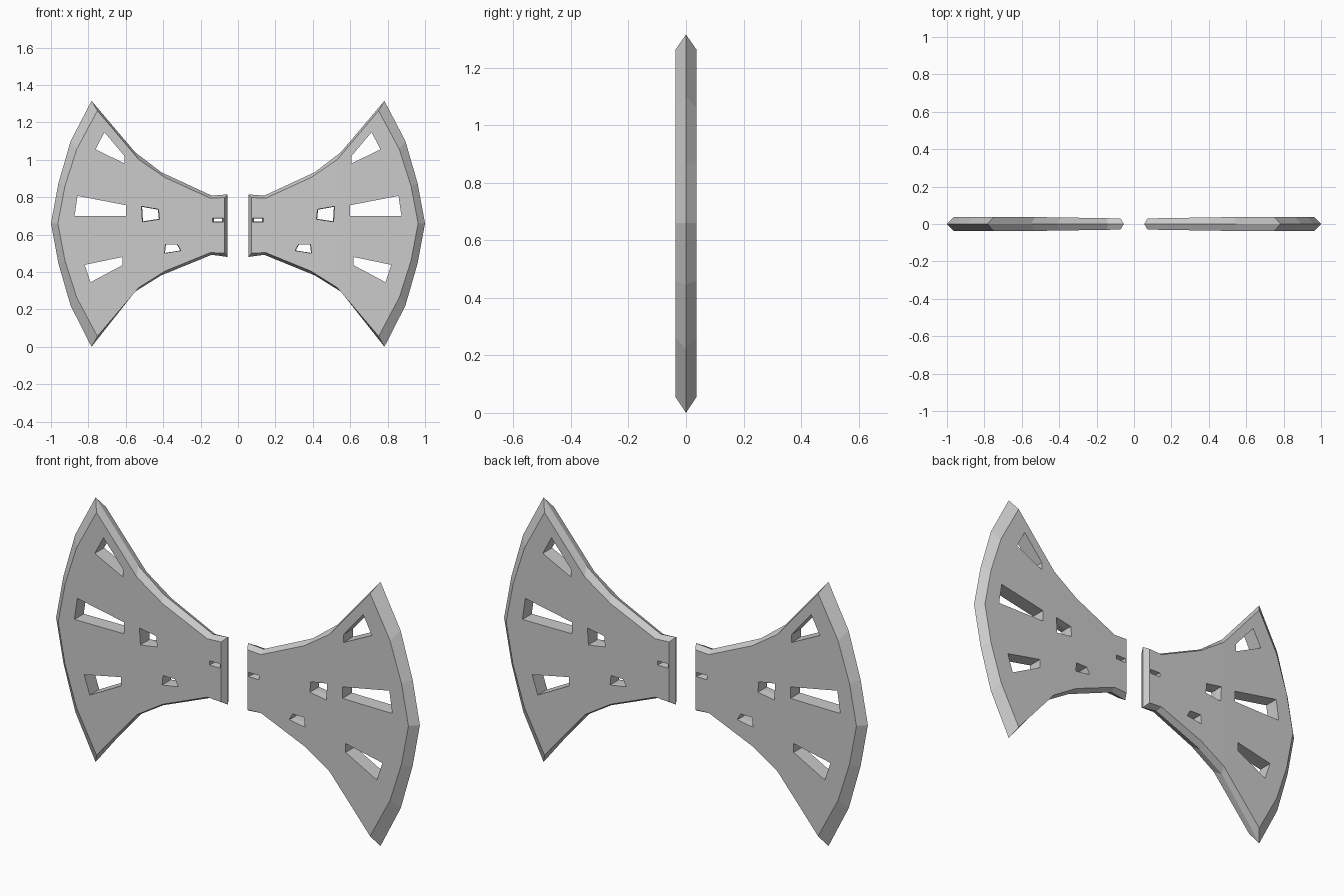
import bpy, bmesh

cube = bpy.data.objects.get("Cube")
if cube:
    bpy.data.objects.remove(cube, do_unlink=True)

steel = bpy.data.materials.new("light grey steel")
steel.use_nodes = True
steel.diffuse_color = (0.6, 0.6, 0.6, 1)
steel.node_tree.nodes["Principled BSDF"].inputs["Base Color"].default_value = (0.6, 0.6, 0.6, 1)

# Outer ridge line (x, z): upper edge, cutting edge, lower edge
RIDGE_TOP = [(.055, .815), (.14, .808), (.41, .933), (.55, 1.04), (.783, 1.315)]
RIDGE_ARC = [(.895, 1.1), (.96, .875), (1, .66), (.96, .445), (.895, .22)]
RIDGE_LOW = [(.055, .48), (.14, .492), (.41, .382), (.55, .295), (.783, 0)]
# Flat cheek outline inside the bevel
FACE_TOP = [(.072, .798), (.147, .794), (.39, .905), (.53, 1.0), (.752, 1.262)]
FACE_ARC = [(.862, 1.057), (.925, .86), (.963, .66), (.925, .46), (.862, .263)]
FACE_LOW = [(.072, .5), (.147, .504), (.39, .405), (.53, .317), (.752, .056)]
HALF = [.03, .031, .035, .037, .037]      # half thickness along the blade

# Window outlines and how far each narrows at mid thickness
WINDOWS = [
    ([(.714, 1.147), (.762, 1.056), (.607, .98), (.607, 1.02)], 1),
    ([(.858, .807), (.874, .698), (.6, .7), (.6, .757)], 1),
    ([(.618, .48), (.82, .438), (.789, .345), (.618, .436)], 1),
    ([(.425, .735), (.516, .751), (.511, .668), (.42, .682)], .93),
    ([(.324, .548), (.388, .548), (.393, .5), (.305, .514)], .93),
    ([(.078, .688), (.137, .688), (.137, .666), (.078, .666)], .75),
]


def finish(bm, name):
    bmesh.ops.recalc_face_normals(bm, faces=bm.faces[:])
    mesh = bpy.data.meshes.new(name)
    bm.to_mesh(mesh)
    bm.free()
    mesh.materials.append(steel)
    obj = bpy.data.objects.new(name, mesh)
    bpy.context.collection.objects.link(obj)
    return obj


def bridge(bm, a, b):
    n = len(a)
    for i in range(n):
        j = (i + 1) % n
        bm.faces.new((a[i], a[j], b[j], b[i]))


def cutter(side):
    bm = bmesh.new()
    for pts, shrink in WINDOWS:
        cx = sum(p[0] for p in pts) / 4
        cz = sum(p[1] for p in pts) / 4
        rings = []
        for y, k in ((-.05, 1), (-.034, 1), (0, shrink), (.034, 1), (.05, 1)):
            rings.append([bm.verts.new((side * (cx + (x - cx) * k), y, cz + (z - cz) * k))
                          for x, z in pts])
        for a, b in zip(rings, rings[1:]):
            bridge(bm, a, b)
        bm.faces.new(rings[0])
        bm.faces.new(rings[-1])
    return finish(bm, "window_cutter")


def blade(name, side):
    bm = bmesh.new()
    ridge = [bm.verts.new((side * x, 0, z)) for x, z in RIDGE_TOP + RIDGE_ARC + RIDGE_LOW[::-1]]
    depth = HALF + [HALF[-1]] * len(FACE_ARC) + HALF[::-1]
    for cheek in (-1, 1):
        ring = [bm.verts.new((side * x, cheek * d, z))
                for (x, z), d in zip(FACE_TOP + FACE_ARC + FACE_LOW[::-1], depth)]
        bridge(bm, ring, ridge)
        for i in range(4):
            bm.faces.new((ring[i], ring[i + 1], ring[-2 - i], ring[-1 - i]))
        bm.faces.new(ring[4:11])
    obj = finish(bm, name)

    # Cut the windows through
    tool = cutter(side)
    tool.hide_render = True
    mod = obj.modifiers.new("windows", "BOOLEAN")
    mod.operation = "DIFFERENCE"
    mod.solver = "EXACT"
    mod.object = tool
    bpy.context.view_layer.objects.active = obj
    bpy.ops.object.modifier_apply(modifier=mod.name)
    bpy.data.objects.remove(tool, do_unlink=True)


blade("left_blade", 1)
blade("right_blade", -1)
